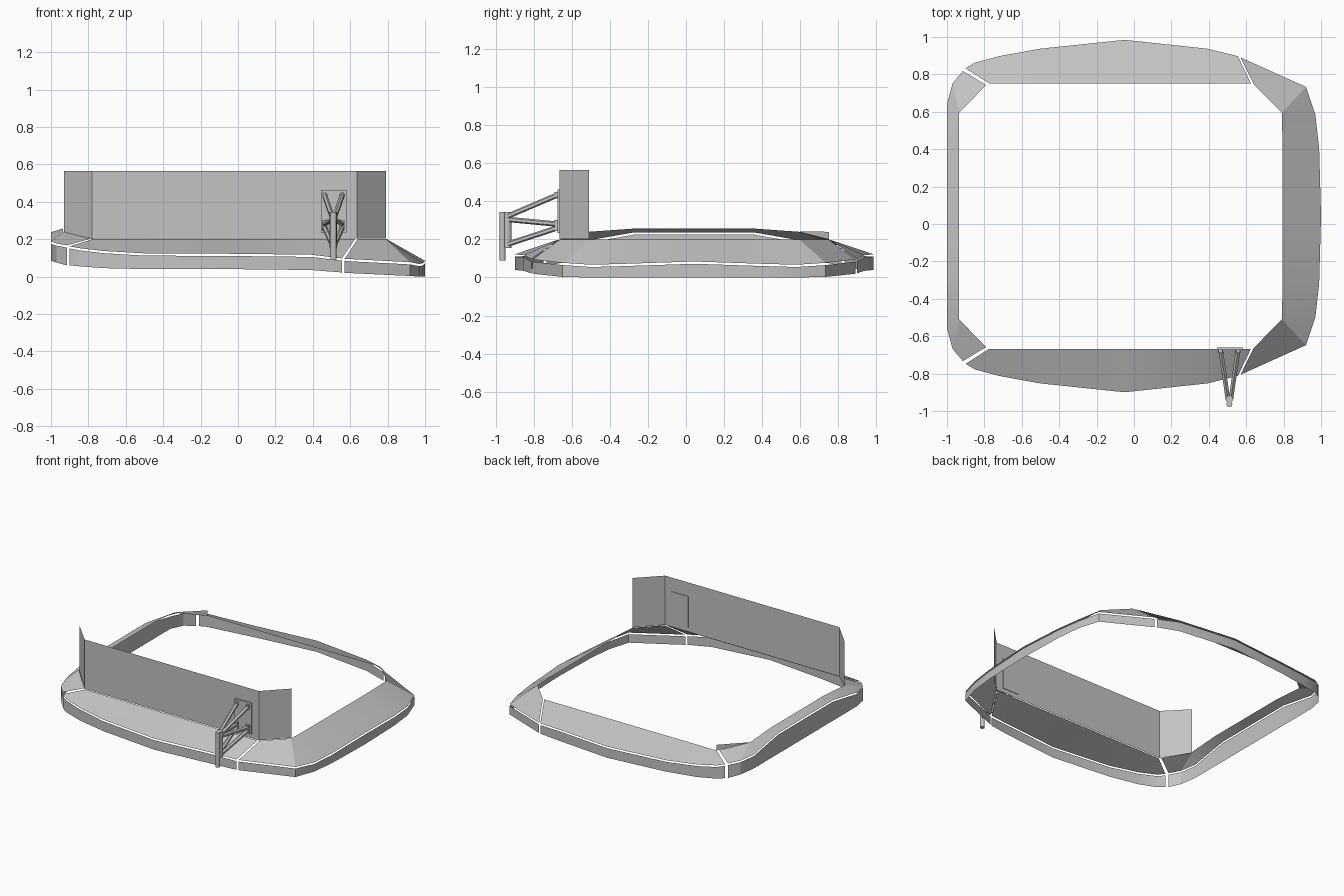
import bpy
import bmesh
from mathutils import Vector

MID_Y = 0.0425  # symmetry line of the ring
GAP = 0.012     # slit between band and skirt

cube = bpy.data.objects.get("Cube")
if cube:
    bpy.data.objects.remove(cube)

grey = bpy.data.materials.new("plain grey")
grey.use_nodes = True
colour = (0.55, 0.55, 0.55, 1)
grey.diffuse_color = colour
grey.node_tree.nodes["Principled BSDF"].inputs["Base Color"].default_value = colour


def finish(name, bm, smooth=False):
    """Turn a bmesh into a named grey object."""
    mesh = bpy.data.meshes.new(name)
    bm.to_mesh(mesh)
    bm.free()
    mesh.materials.append(grey)
    obj = bpy.data.objects.new(name, mesh)
    bpy.context.collection.objects.link(obj)
    if smooth:
        bpy.ops.object.select_all(action='DESELECT')
        obj.select_set(True)
        bpy.context.view_layer.objects.active = obj
        bpy.ops.object.shade_smooth_by_angle(angle=0.4)
    return obj


def strip(name, lower, upper, smooth=False):
    """Sheet between two rails, facing away from the middle of the ring."""
    bm = bmesh.new()
    low = [bm.verts.new(p) for p in lower]
    high = [bm.verts.new(p) for p in upper]
    for i in range(len(low) - 1):
        bm.faces.new((low[i], low[i + 1], high[i + 1], high[i]))
    bmesh.ops.remove_doubles(bm, verts=bm.verts, dist=0.0001)
    bm.normal_update()
    for face in bm.faces:
        if face.normal.dot(face.calc_center_median() - Vector((0, MID_Y, 0))) < 0:
            face.normal_flip()
    return finish(name, bm, smooth)


def box(name, low, high):
    bm = bmesh.new()
    bmesh.ops.create_cube(bm, size=1)
    low, high = Vector(low), Vector(high)
    for v in bm.verts:
        v.co = (low + high) / 2 + v.co * (high - low)
    return finish(name, bm)


def rod(name, start, end, radius, sides=8):
    start, end = Vector(start), Vector(end)
    axis = end - start
    bm = bmesh.new()
    bmesh.ops.create_cone(bm, cap_ends=True, segments=sides, radius1=radius,
                          radius2=radius, depth=axis.length)
    turn = axis.to_track_quat('Z', 'Y')
    for v in bm.verts:
        v.co = turn @ v.co + (start + end) / 2
    return finish(name, bm, sides > 4)


# Rim sections: outer x, distance from midline, band bottom, band top,
# then the matching inner edge: x, distance, height
left_rim = [
    (-1, 0, .085, .225, -.935, 0, .257),
    (-1, .315, .085, .225, -.935, .315, .257),
    (-1, .6, .085, .175, -.935, .553, .24),
    (-.97, .71, .075, .165, -.935, .553, .24),
    (-.915, .775, .06, .155, -.79, .7, .202)]
long_rim = [
    (-.9, .79, .06, .15, -.775, .71, .2),
    (-.85, .82, .055, .14, -.76, .71, .2),
    (-.72, .855, .045, .125, -.7, .71, .2),
    (-.5, .895, .04, .112, -.5, .71, .2),
    (-.05, .942, .04, .11, -.05, .71, .2),
    (.39, .895, .035, .105, .4, .71, .2),
    (.555, .855, .022, .085, .625, .71, .2)]
right_rim = [
    (.57, .848, .02, .083, .64, .705, .2),
    (.92, .69, .003, .065, .79, .553, .2),
    (.97, .54, 0, .055, .79, .553, .2),
    (.99, .36, 0, .06, .795, .36, .2),
    (1, 0, 0, .072, .795, 0, .2)]


def mirrored(rim):
    """Whole side: the given half and its reflection across the midline."""
    flip = [(p[0], -p[1], *p[2:5], -p[5], p[6]) for p in rim]
    if rim[0][1] == 0:
        return flip[:0:-1] + rim
    return rim + flip[-2::-1]


def rim_part(name, rim):
    bottom = [(p[0], MID_Y + p[1], p[2]) for p in rim]
    top = [(p[0], MID_Y + p[1], p[3]) for p in rim]
    outer = [(x, y, z + GAP) for x, y, z in top]
    inner = [(p[4], MID_Y + p[5], p[6]) for p in rim]
    strip(name + "_band", bottom, top, True)
    strip(name + "_skirt", outer, inner, True)


rim_part("left_edge", mirrored(left_rim))
rim_part("right_edge", mirrored(right_rim))
rim_part("back_edge", long_rim)
rim_part("front_edge", [(p[0], -p[1], *p[2:5], -p[5], p[6]) for p in long_rim])

# Upright wall with its two angled ends
WALL_Y, WALL_TOP = -.665, .565
foot = [(-.93, -.51, .23), (-.78, WALL_Y, .203), (.635, WALL_Y, .203), (.79, -.51, .203)]
strip("front_wall", foot, [(x, y, WALL_TOP) for x, y, z in foot])

# Small upright gusset in the rear corner
strip("corner_gusset", [(-.775, .75, .2), (-.93, .598, .238)],
      [(-.775, .75, .24), (-.93, .598, .242)])

# Bracket: wall plate, mast, pin and three pairs of arms
MAST_X, MAST_Y, PLATE_Y = .51, -.937, -.672
box("bracket_plate", (.445, -.674, .235), (.58, -.661, .463))
rod("mast", (MAST_X, MAST_Y, .155), (MAST_X, MAST_Y, .345), .02, 12)
rod("mast_pin", (MAST_X, -.963, .09), (MAST_X, -.963, .345), .016, 12)
arms = {"upper_arm": (.322, .435), "middle_arm": (.305, .28), "lower_arm": (.175, .262)}
for name, (mast_z, plate_z) in arms.items():
    for side in (-1, 1):
        foot_x = MAST_X + side * .047
        rod(name, (MAST_X + side * .008, MAST_Y, mast_z), (foot_x, PLATE_Y, plate_z), .014, 6)

# Hinge lugs holding the arms to the plate
for side in (-1, 1):
    x = MAST_X + side * .047
    box("lower_lug", (x - .013, -.69, .245), (x + .013, -.665, .302))
    box("upper_lug", (x - .01, -.69, .42), (x + .01, -.665, .45))
